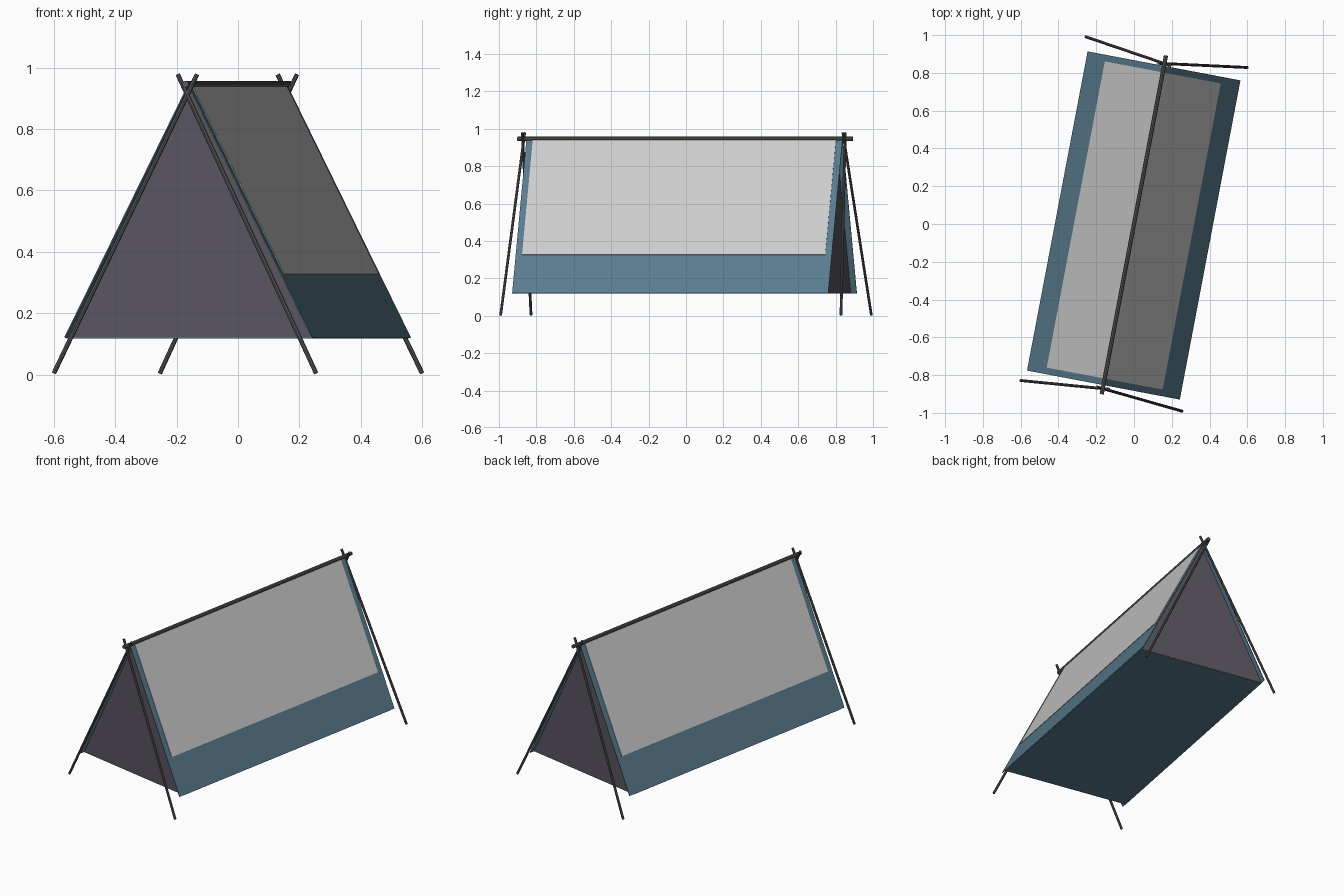
import bpy, bmesh, math
from mathutils import Vector, Matrix

if "Cube" in bpy.data.objects:
    bpy.data.objects.remove(bpy.data.objects["Cube"])

TURN = Matrix.Rotation(math.radians(-10.75), 4, 'Z')
HALF_W, BASE_Z, APEX_Z = 0.41, 0.12, 0.943
MID, HALF_L, INNER_L = -0.008, 0.86, 0.825


def material(name, rgb):
    m = bpy.data.materials.new(name)
    m.diffuse_color = (*rgb, 1)
    m.use_nodes = True
    m.node_tree.nodes["Principled BSDF"].inputs["Base Color"].default_value = m.diffuse_color
    return m


blue = material("slate_blue", (0.10, 0.20, 0.27))
purple = material("dusk_purple", (0.10, 0.09, 0.115))
light = material("light_grey", (0.58, 0.58, 0.58))
dark = material("pole_grey", (0.10, 0.10, 0.10))


def sheet(name, pts, mat, thickness=0.004):
    """Thin flat cloth panel, thickened evenly about the given outline."""
    me = bpy.data.meshes.new(name)
    me.from_pydata(pts, [], [range(len(pts))])
    me.transform(TURN)
    me.materials.append(mat)
    ob = bpy.data.objects.new(name, me)
    bpy.context.collection.objects.link(ob)
    s = ob.modifiers.new("thickness", 'SOLIDIFY')
    s.thickness = thickness
    s.offset = 0


def pole(name, a, b, r):
    a, b = Vector(a), Vector(b)
    d = b - a
    bm = bmesh.new()
    bmesh.ops.create_cone(bm, cap_ends=True, segments=8, radius1=r, radius2=r, depth=d.length)
    place = Matrix.Translation((a + b) / 2) @ d.to_track_quat('Z', 'Y').to_matrix().to_4x4()
    bm.transform(TURN @ place)
    me = bpy.data.meshes.new(name)
    bm.to_mesh(me)
    bm.free()
    me.materials.append(dark)
    ob = bpy.data.objects.new(name, me)
    bpy.context.collection.objects.link(ob)


def slope_x(z):
    return HALF_W * (APEX_Z - z) / (APEX_Z - BASE_Z)


def slope(side, z0, z1, half, lift):
    """Rectangle lying on one roof slope, lifted outwards."""
    n = Vector((side * (APEX_Z - BASE_Z), 0, HALF_W)).normalized() * lift
    corners = [(z0, -half), (z0, half), (z1, half), (z1, -half)]
    return [Vector((side * slope_x(z), MID + y, z)) + n for z, y in corners]


# Sloping walls with light covers
for side, tag in ((-1, "left"), (1, "right")):
    sheet(tag + "_wall", slope(side, BASE_Z, APEX_Z, HALF_L, 0), blue)
    sheet(tag + "_cover", slope(side, 0.325, APEX_Z, INNER_L, 0.003), light)

# Floor between the recessed end panels
y0, y1 = MID - INNER_L, MID + INNER_L
sheet("floor", [(-HALF_W, y0, BASE_Z), (HALF_W, y0, BASE_Z),
                (HALF_W, y1, BASE_Z), (-HALF_W, y1, BASE_Z)], blue)

# End panels and crossed poles
for tag, y, foot_y, top_y in (("front", y0, -0.926, -0.884), ("back", y1, 0.926, 0.860)):
    sheet(tag + "_panel", [(-HALF_W, y, BASE_Z), (HALF_W, y, BASE_Z), (0, y, APEX_Z)], purple)
    for side, s in (("left", -1), ("right", 1)):
        pole(f"{tag}_{side}_pole", (s * 0.435, foot_y, 0.004), (-s * 0.032, top_y, 0.978), 0.0075)

# Ridge pole resting in the crossings
pole("ridge_pole", (0, -0.917, 0.946), (0, 0.908, 0.946), 0.011)
